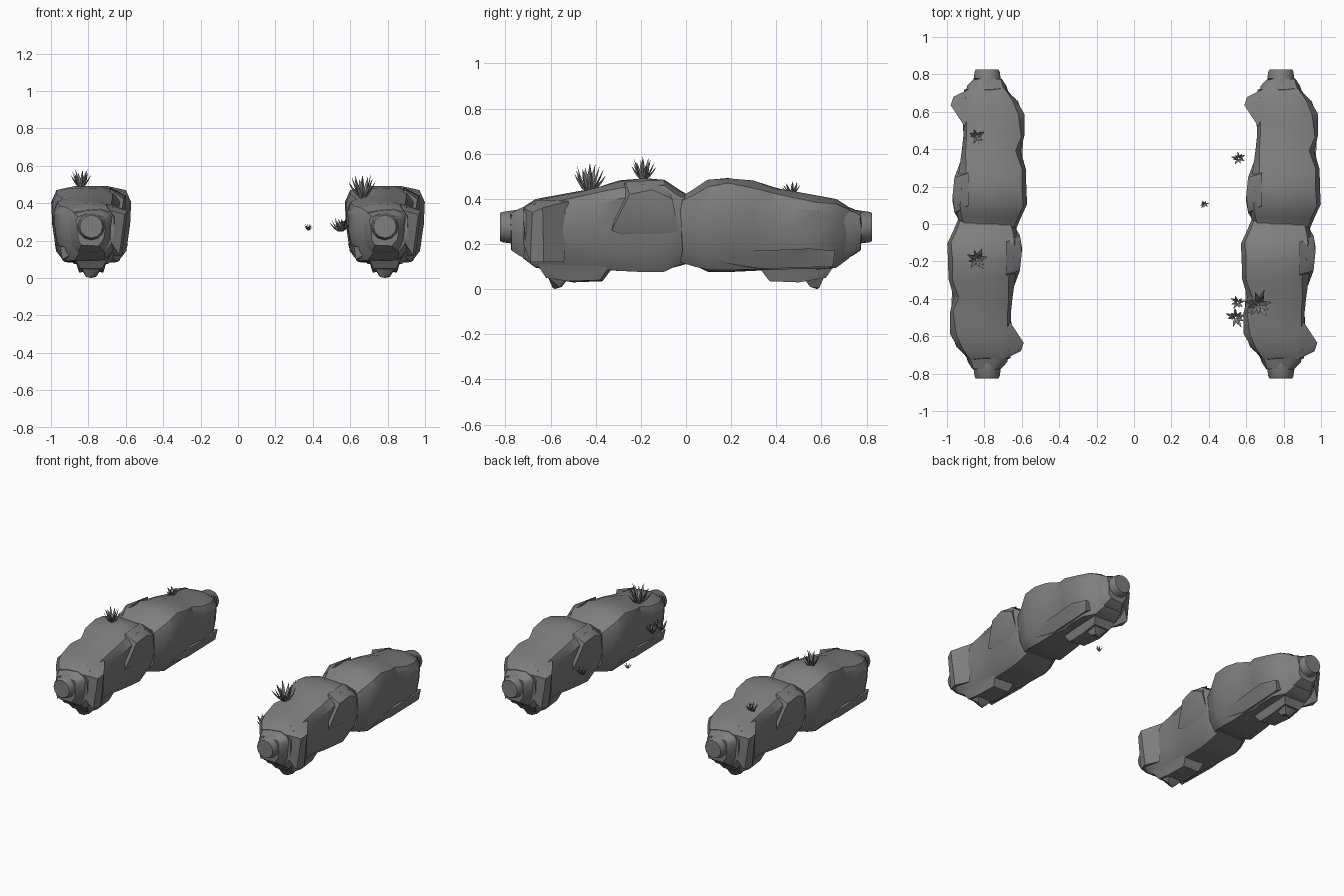
import bpy, bmesh, math, random
from mathutils import Vector, Matrix

if "Cube" in bpy.data.objects:
    bpy.data.objects.remove(bpy.data.objects["Cube"])

random.seed(4)
SPACING, TURN = 0.785, Matrix.Rotation(math.pi, 4, 'Z')


def material(name, grey):
    m = bpy.data.materials.new(name)
    m.diffuse_color = (grey, grey, grey, 1)
    m.use_nodes = True
    m.node_tree.nodes["Principled BSDF"].inputs["Base Color"].default_value = m.diffuse_color
    return m


STONE, GRASS = material("dark_stone", .21), material("dark_grass", .21)


def loft(bm, rings):
    rows = [[bm.verts.new(p) for p in r] for r in rings]
    n = len(rows[0])
    for a, b in zip(rows, rows[1:]):
        for i in range(n):
            j = (i + 1) % n
            bm.faces.new((a[i], a[j], b[j], b[i]))
    bm.faces.new(rows[0][::-1])
    bm.faces.new(rows[-1])


def hull(bm, pts):
    vs = [bm.verts.new(p) for p in pts]
    bmesh.ops.convex_hull(bm, input=vs)


def finish(bm, name, mat, angle=25):
    bmesh.ops.recalc_face_normals(bm, faces=bm.faces)
    me = bpy.data.meshes.new(name)
    bm.to_mesh(me)
    bm.free()
    me.materials.append(mat)
    ob = bpy.data.objects.new(name, me)
    bpy.context.collection.objects.link(ob)
    bpy.ops.object.select_all(action='DESELECT')
    ob.select_set(True)
    bpy.context.view_layer.objects.active = ob
    bpy.ops.object.shade_smooth_by_angle(angle=math.radians(angle))
    return ob


# boulder cross-section: wide shoulders, narrower base
SECTION = [(.2, 0), (.8, 0), (.92, .17), (.99, .5), (1, .8), (.93, .93), (.66, 1),
           (.3, 1), (.07, .93), (0, .8), (.02, .48), (.09, .17)]


def section(y, xl, xr, zb, zt, jitter=.007):
    r = lambda: random.uniform(-jitter, jitter)
    return [(xl + u * (xr - xl) + r(), y + r(), zb + v * (zt - zb) + r() * .7)
            for u, v in SECTION]


def rock_half(bm):
    # main boulder: y, left, right, bottom, top
    loft(bm, [section(*s) for s in (
        (-.02, -.145, .16, .12, .41), (.04, -.16, .19, .10, .445),
        (.10, -.165, .215, .08, .485), (.19, -.16, .213, .08, .495),
        (.29, -.145, .205, .083, .48), (.39, -.13, .18, .085, .45),
        (.47, -.13, .20, .085, .435), (.59, -.135, .195, .085, .41),
        (.665, -.135, .15, .095, .395), (.72, -.12, .10, .14, .365))])
    # stepped collar and end stub
    loft(bm, [section(*s, .006) for s in (
        (.66, -.13, .13, .11, .385), (.735, -.105, .10, .15, .355),
        (.775, -.075, .08, .175, .34))])
    loft(bm, [[(r * math.cos(i * math.pi / 6), y, .275 + r * math.sin(i * math.pi / 6))
               for i in range(12)] for y, r in ((.70, .08), (.75, .076), (.815, .067), (.825, .061))])
    # corner spur
    hull(bm, [(-.195, .635, .36), (-.18, .68, .34), (-.15, .69, .12), (-.165, .63, .12),
              (-.10, .72, .2), (-.10, .72, .36), (-.12, .54, .12), (-.12, .52, .39), (-.08, .66, .395)])
    # shield-shaped slab on the inner flank
    hull(bm, [(-.185, .15, .44), (-.175, .25, .42), (-.145, .33, .26), (-.185, .12, .34),
              (-.155, .03, .25), (-.175, .06, .40), (-.10, .10, .485), (-.10, .27, .475), (-.10, .2, .2)])
    # low ledge on the outer flank
    hull(bm, [(.165, .10, .13), (.185, .30, .17), (.197, .55, .18), (.165, .66, .17),
              (.155, .65, .10), (.15, .35, .09), (.10, .10, .09), (.05, .4, .15), (.05, .65, .15)])
    # underside foot
    hull(bm, [(-.075, .34, .10), (.075, .32, .10), (.09, .66, .11), (-.09, .66, .11),
              (-.055, .38, .04), (.055, .37, .035), (.065, .50, .03), (-.065, .52, .035),
              (.06, .62, .05), (-.06, .62, .05)])
    hull(bm, [(-.055, .52, .05), (.055, .52, .05), (.05, .61, .05), (-.05, .61, .05),
              (-.03, .56, .01), (.03, .55, .01), (0, .58, 0), (.025, .59, .005)])


def rock_wall(name, x):
    random.seed(4)
    bm = bmesh.new()
    rock_half(bm)
    copy = bmesh.ops.duplicate(bm, geom=bm.verts[:] + bm.edges[:] + bm.faces[:])
    bmesh.ops.transform(bm, matrix=TURN,
                        verts=[g for g in copy['geom'] if isinstance(g, bmesh.types.BMVert)])
    finish(bm, name, STONE, 32).location.x = x


rock_wall("rock_wall_left", -SPACING)
rock_wall("rock_wall_right", SPACING)


# grass tufts: curved tapering blades fanned around a root
def grass_tuft(name, x, y, z, radius, height, blades):
    bm = bmesh.new()
    for k in range(blades):
        a = 2.4 * k + random.uniform(-.2, .2)
        reach = radius * (.5 + .5 * (k + 1) / blades)
        h = height * (1.05 - .5 * k / blades)
        d, side = Vector((math.cos(a), math.sin(a), 0)), Vector((-math.sin(a), math.cos(a), 0))
        rings = []
        for t, w in ((0, .08), (.35, .14), (.7, .1), (1, .008)):
            c = d * reach * (.12 + .88 * t) + Vector((0, 0, h * t ** 1.2))
            w *= radius
            rings.append([c + side * w, c + d * w * .6 - Vector((0, 0, w * .4)), c - side * w])
        loft(bm, rings)
    finish(bm, name, GRASS, 40).location = (x, y, z)


for i, t in enumerate((
        (.665, -.43, .43, .085, .12, 13), (-.84, -.19, .485, .065, .095, 12),
        (-.84, .47, .42, .048, .055, 11), (.545, -.50, .25, .06, .07, 11),
        (.555, -.42, .25, .045, .065, 10), (.56, .35, .255, .042, .055, 10),
        (.375, .105, .255, .027, .036, 9))):
    grass_tuft(f"grass_tuft_{i + 1}", *t)
